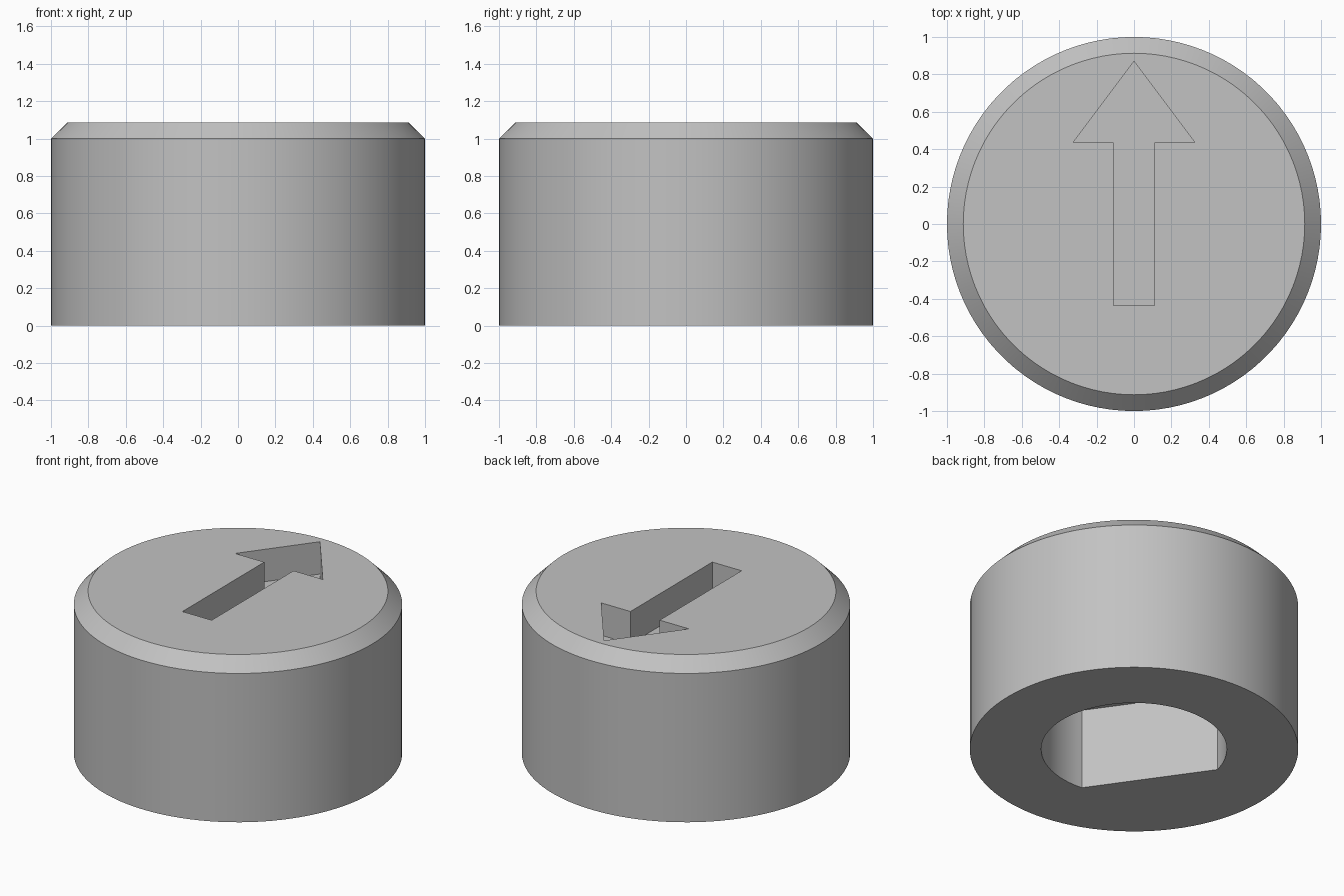
import bpy, bmesh
from math import cos, sin, radians, acos, pi

cube = bpy.data.objects.get("Cube")
if cube:
    bpy.data.objects.remove(cube, do_unlink=True)

U = 2 / 18.4            # design unit
HEIGHT = 10 * U
CHAMFER = 0.8 * U
SEGMENTS = 100

grey = bpy.data.materials.new("mid_grey")
grey.use_nodes = True
GREY = (0.54, 0.54, 0.54, 1)
grey.diffuse_color = GREY
grey.node_tree.nodes["Principled BSDF"].inputs["Base Color"].default_value = GREY


def link(name, bm):
    bmesh.ops.recalc_face_normals(bm, faces=bm.faces)
    mesh = bpy.data.meshes.new(name)
    bm.to_mesh(mesh)
    bm.free()
    mesh.materials.append(grey)
    obj = bpy.data.objects.new(name, mesh)
    bpy.context.collection.objects.link(obj)
    return obj


def prism(name, outline, bottom, top):
    """Extrude a flat outline between two heights."""
    bm = bmesh.new()
    face = bm.faces.new([bm.verts.new((x, y, bottom)) for x, y in outline])
    grown = bmesh.ops.extrude_face_region(bm, geom=[face])["geom"]
    verts = [v for v in grown if isinstance(v, bmesh.types.BMVert)]
    bmesh.ops.translate(bm, verts=verts, vec=(0, 0, top - bottom))
    return link(name, bm)


def arc(radius, start, end, count):
    step = (end - start) / count
    return [(radius * cos(start + i * step), radius * sin(start + i * step))
            for i in range(count + 1)]


# Round body with a chamfered top rim
body = prism("knob_body", arc(1, 0, 2 * pi, SEGMENTS)[:-1], 0, HEIGHT)
bm = bmesh.new()
bm.from_mesh(body.data)
rim = [e for e in bm.edges if all(v.co.z > HEIGHT - 0.001 for v in e.verts)]
bmesh.ops.bevel(bm, geom=rim, offset=CHAMFER, segments=1, affect="EDGES")
bm.to_mesh(body.data)
bm.free()

# Pointer arrow recess in the top face
half = [(1, -4), (1, 4), (3, 4)]
arrow = half + [(0, 8)] + [(-x, y) for x, y in reversed(half)]
arrow_cutter = prism("arrow_cutter", [(x * U, y * U) for x, y in arrow],
                     HEIGHT - 2 * U, HEIGHT + 0.2)

# D-shaped shaft socket in the underside, its flat facing flat_angle
flat_angle = radians(215)
gap = acos(3.4 / 5.2)
socket = arc(5.2 * U, flat_angle + gap, flat_angle + 2 * pi - gap, 72)
socket_cutter = prism("socket_cutter", socket, -0.2, 5 * U)

# Cut the recesses, then drop the cutters
bpy.context.view_layer.objects.active = body
for cutter in (arrow_cutter, socket_cutter):
    cutter.hide_render = True
    cut = body.modifiers.new("cut", "BOOLEAN")
    cut.operation = "DIFFERENCE"
    cut.solver = "EXACT"
    cut.object = cutter
    bpy.ops.object.modifier_apply(modifier=cut.name)
    bpy.data.objects.remove(cutter, do_unlink=True)

# Smooth round walls, crisp rims
for obj in bpy.context.selected_objects:
    obj.select_set(False)
body.select_set(True)
bpy.ops.object.shade_smooth_by_angle(angle=radians(30))
